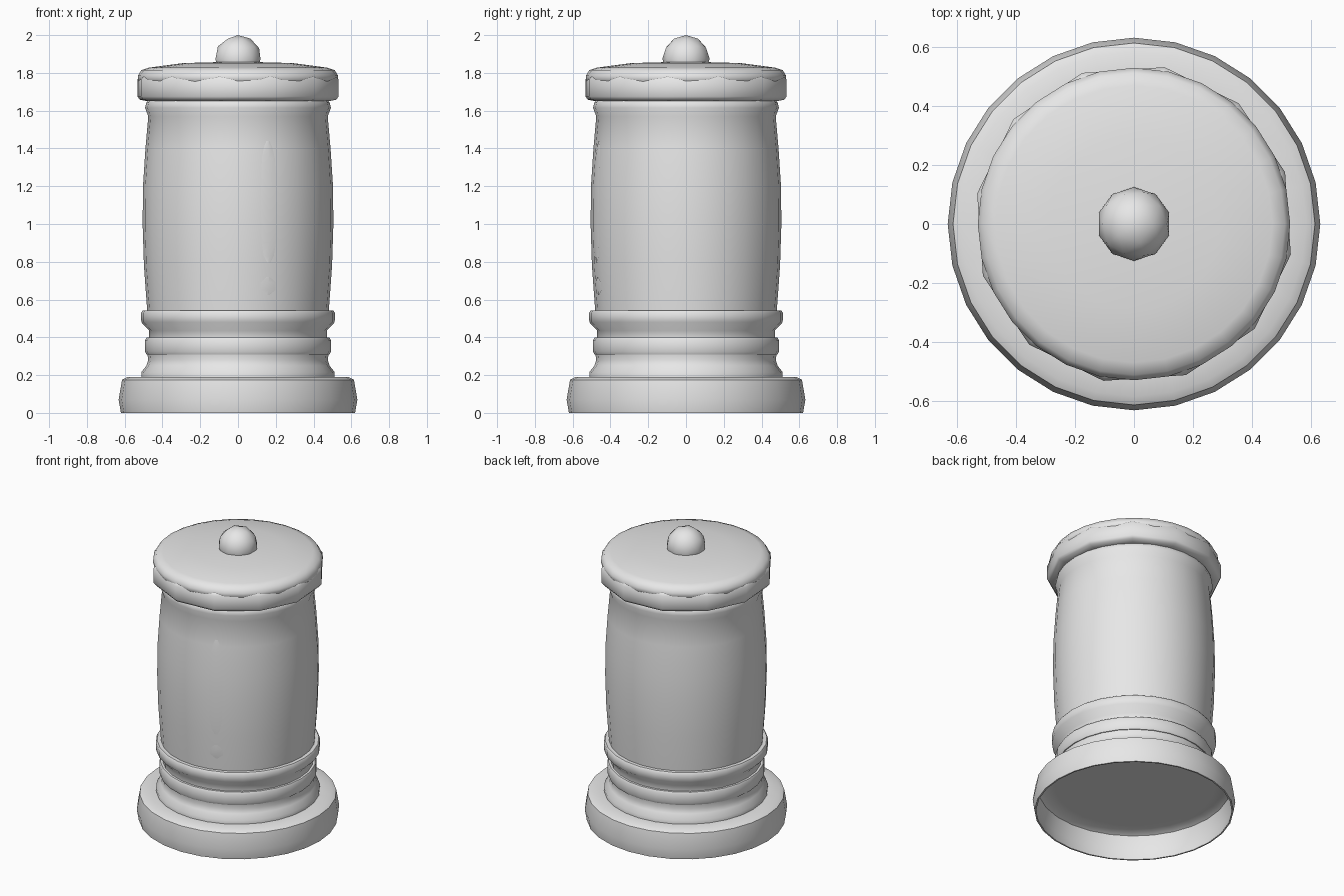
import bpy, bmesh, math

if "Cube" in bpy.data.objects:
    bpy.data.objects.remove(bpy.data.objects["Cube"])

GREY = (0.8, 0.8, 0.8, 1)
ceramic = bpy.data.materials.new("plain_grey")
ceramic.use_nodes = True
ceramic.diffuse_color = GREY
ceramic.node_tree.nodes["Principled BSDF"].inputs["Base Color"].default_value = GREY


def finish(name, bm, angle=50):
    mesh = bpy.data.meshes.new(name)
    bm.to_mesh(mesh)
    bm.free()
    mesh.materials.append(ceramic)
    obj = bpy.data.objects.new(name, mesh)
    bpy.context.collection.objects.link(obj)
    bpy.ops.object.select_all(action='DESELECT')
    obj.select_set(True)
    bpy.context.view_layer.objects.active = obj
    bpy.ops.object.shade_smooth_by_angle(angle=math.radians(angle))
    return obj


def lathe(name, profile, sides=28, turn=90, angle=50):
    """Revolve (radius, height) pairs around z; radius 0 makes a pole."""
    bm = bmesh.new()
    rings = []
    for r, z in profile:
        count = sides if r > 0 else 1
        rings.append([bm.verts.new((r * math.cos(a), r * math.sin(a), z))
                      for a in (math.radians(turn) + math.tau * i / sides for i in range(count))])
    for low, high in zip(rings, rings[1:]):
        for i in range(sides):
            j = (i + 1) % sides
            quad = [low[i % len(low)], low[j % len(low)], high[j % len(high)], high[i % len(high)]]
            bm.faces.new(list(dict.fromkeys(quad)))
    bmesh.ops.recalc_face_normals(bm, faces=bm.faces)
    return finish(name, bm, angle)


# Flared foot, hollow underneath
lathe("base_skirt", [(0.50, 0.18), (0.57, 0.18), (0.60, 0.165), (0.62, 0.07), (0.61, 0.0),
                     (0.62, 0.0), (0.632, 0.07), (0.614, 0.175), (0.585, 0.19), (0.50, 0.19)])

# Stacked mouldings between foot and body
lathe("lower_moulding", [(0, 0.18), (0.51, 0.18), (0.512, 0.215), (0.485, 0.25),
                         (0.475, 0.28), (0.48, 0.315), (0, 0.315)])
lathe("middle_moulding", [(0, 0.31), (0.485, 0.31), (0.492, 0.325), (0.492, 0.385),
                          (0.485, 0.398), (0, 0.398)])
lathe("upper_moulding", [(0, 0.39), (0.47, 0.39), (0.47, 0.435), (0.512, 0.48),
                         (0.513, 0.53), (0.505, 0.542), (0, 0.542)])

# Bulging body with a lipped top
BODY = [(0.48, 0.53), (0.498, 0.78), (0.505, 1.0), (0.503, 1.2), (0.49, 1.4),
        (0.475, 1.57), (0.492, 1.615), (0.485, 1.645), (0.46, 1.67)]
lathe("body", [(0, 0.53)] + BODY + [(0, 1.67)])

# Lid: a twelve-sided rim that the rounder cover pokes through
lathe("lid_rim", [(0, 1.65), (0.49, 1.65), (0.53, 1.658), (0.542, 1.675), (0.542, 1.765),
                  (0.52, 1.79), (0, 1.79)], sides=12, turn=19, angle=60)
lathe("lid_cover", [(0, 1.74), (0.515, 1.74), (0.53, 1.765), (0.53, 1.785), (0.512, 1.815),
                    (0.47, 1.828), (0.29, 1.852), (0, 1.86)])

# Ball handle
bm = bmesh.new()
bmesh.ops.create_icosphere(bm, subdivisions=2, radius=0.125)
bmesh.ops.translate(bm, verts=bm.verts, vec=(0, 0, 1.875))
finish("lid_knob", bm)


def body_radius(z):
    for (r0, z0), (r1, z1) in zip(BODY, BODY[1:]):
        if z0 <= z <= z1:
            return r0 + (r1 - r0) * (z - z0) / (z1 - z0)


def raised_mark(name, rows, azimuth=-71):
    """Thin curved plate on the body from (height, half width) rows."""
    bm = bmesh.new()
    grid = []
    for z, half in rows:
        row = []
        for side in (-1, 0, 1):
            r = body_radius(z) + (0.004 if side == 0 else 0.001)
            a = math.radians(azimuth) + side * half / r
            row.append(bm.verts.new((r * math.cos(a), r * math.sin(a), z)))
        grid.append(row)
    for low, high in zip(grid, grid[1:]):
        for i in range(2):
            bm.faces.new((low[i], low[i + 1], high[i + 1], high[i]))
    return finish(name, bm)


# Raised streak and dot on the front
raised_mark("front_streak", [(0.795, 0.008), (0.83, 0.028), (0.9, 0.04), (1.0, 0.043), (1.1, 0.044),
                             (1.2, 0.043), (1.35, 0.036), (1.41, 0.022), (1.44, 0.008)])
raised_mark("front_dot", [(0.625, 0.008), (0.65, 0.042), (0.69, 0.042), (0.72, 0.008)])
